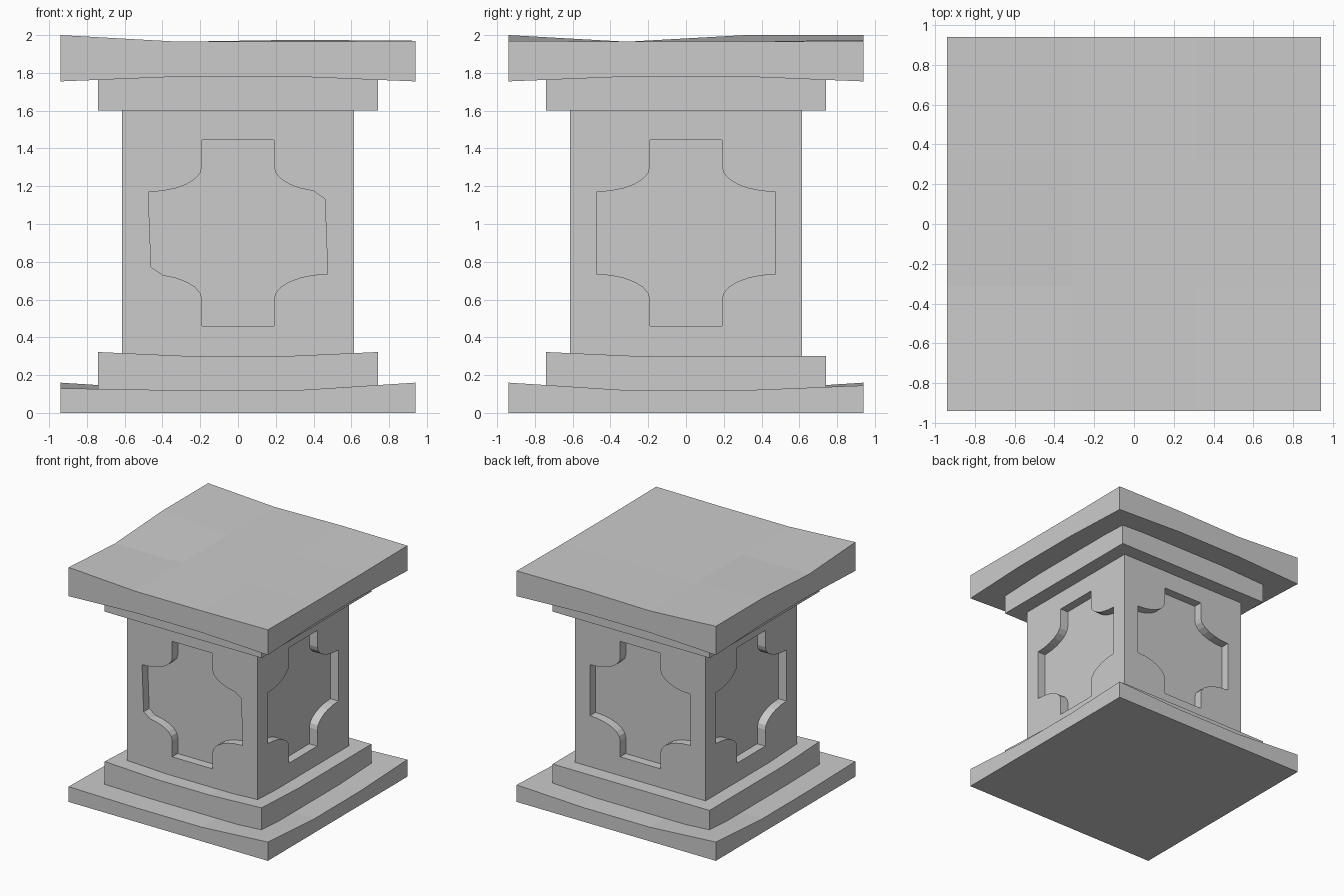
import bpy, bmesh
from math import sin, cos, pi
from mathutils import Matrix

if "Cube" in bpy.data.objects:
    bpy.data.objects.remove(bpy.data.objects["Cube"])


def finish(name, bm):
    bmesh.ops.recalc_face_normals(bm, faces=bm.faces)
    me = bpy.data.meshes.new(name)
    bm.to_mesh(me)
    bm.free()
    ob = bpy.data.objects.new(name, me)
    bpy.context.collection.objects.link(ob)
    return ob


def slab(name, half, z0, z1, low={}, high={}):
    """Square slab on a 3x3 grid; low/high override heights by grid key (-3, -1, 1, 3)."""
    bm = bmesh.new()
    bmesh.ops.create_cube(bm, size=2)
    flat = [e for e in bm.edges if abs(e.verts[0].co.z - e.verts[1].co.z) < 0.1]
    bmesh.ops.subdivide_edges(bm, edges=flat, cuts=2, use_grid_fill=True)
    for v in bm.verts:
        key = (round(v.co.x * 3), round(v.co.y * 3))
        v.co.z = high.get(key, z1) if v.co.z > 0 else low.get(key, z0)
        v.co.x *= half
        v.co.y *= half
    return finish(name, bm)


def panel_profile(chipped):
    """Cross-shaped panel with concave elliptical corners, as (x, z) points."""
    arc = [(0.475 - 0.285 * cos(a), 0.3525 - 0.135 * sin(a))
           for a in [pi / 2 * i / 6 for i in range(7)]]
    quarter = [(0.19, 0.4925)] + arc
    worn = quarter[:-1] + [(0.41, 0.215), (0.46, 0.18)]
    a = worn if chipped else quarter
    half = a + [(x, -z) for x, z in reversed(quarter)]
    return half + [(-x, -z) for x, z in half]


def panel_cutter(turn):
    bm = bmesh.new()
    verts = [bm.verts.new((x, -0.7, 0.9525 + z)) for x, z in panel_profile(turn == 0)]
    face = bm.faces.new(verts)
    ext = bmesh.ops.extrude_face_region(bm, geom=[face])
    moved = [g for g in ext["geom"] if isinstance(g, bmesh.types.BMVert)]
    bmesh.ops.translate(bm, verts=moved, vec=(0, 0.7 - 0.615 + 0.075, 0))
    bm.transform(Matrix.Rotation(turn * pi / 2, 4, 'Z'))
    ob = finish("panel_cutter", bm)
    ob.hide_render = True
    return ob


# Worn base and its step
slab("base_slab", 0.94, 0, 0.12,
     high={(-3, -3): 0.13, (3, -3): 0.16, (3, 3): 0.145, (-3, 3): 0.16})
slab("base_step", 0.74, 0.1, 0.30, high={(-3, -3): 0.322, (3, -3): 0.322})

# Shaft with a recessed panel on each side
bm = bmesh.new()
bmesh.ops.create_cube(bm, size=1, matrix=Matrix.Translation((0, 0, 0.95))
                      @ Matrix.Diagonal((1.23, 1.23, 1.34, 1)))
shaft = finish("shaft", bm)
bpy.context.view_layer.objects.active = shaft
for turn in range(4):
    cutter = panel_cutter(turn)
    mod = shaft.modifiers.new("panel", 'BOOLEAN')
    mod.operation = 'DIFFERENCE'
    mod.solver = 'EXACT'
    mod.object = cutter
    bpy.ops.object.modifier_apply(modifier=mod.name)
    bpy.data.objects.remove(cutter)

# Top step and worn cap with drooping corners
slab("cap_step", 0.74, 1.60, 1.785)
corners = [(x, y) for x in (-3, 3) for y in (-3, 3)]
slab("cap_slab", 0.94, 1.78, 1.965, low={c: 1.755 for c in corners},
     high={(-3, -3): 2.0, (-3, 1): 2.0, (-3, 3): 2.0, (3, -3): 1.97,
           (1, 3): 1.975, (3, 3): 1.97})
